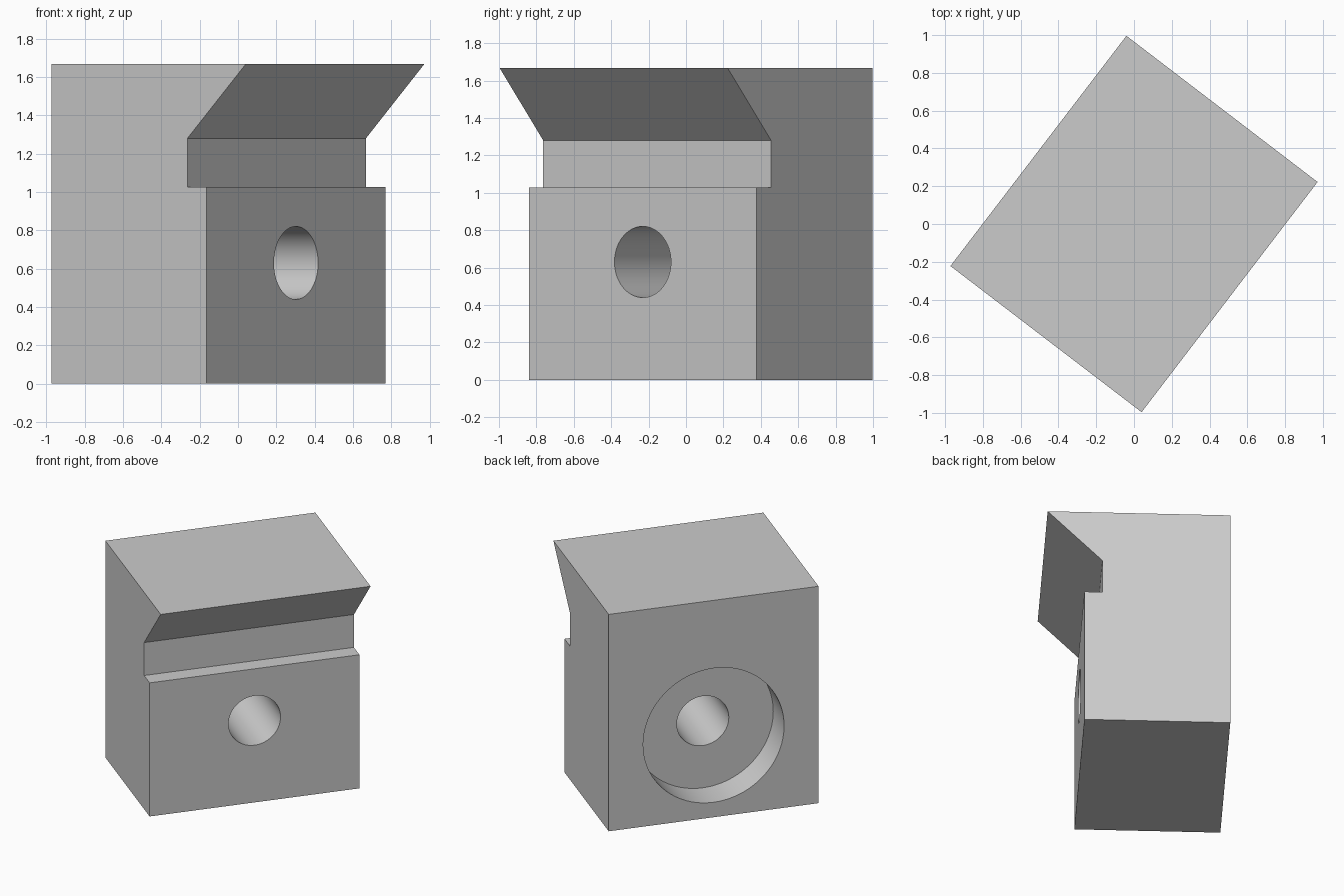
import bpy
import bmesh
import math
from mathutils import Matrix

cube = bpy.data.objects.get("Cube")
if cube:
    bpy.data.objects.remove(cube, do_unlink=True)

LENGTH, DEPTH, HEIGHT = 1.534, 1.274, 1.667
TURN = math.radians(52.6)
HOLE_Z = 0.63
BACK = DEPTH / 2

grey = bpy.data.materials.new("plain_grey")
grey.use_nodes = True
grey.diffuse_color = (0.6, 0.6, 0.6, 1)
grey.node_tree.nodes["Principled BSDF"].inputs["Base Color"].default_value = (0.6, 0.6, 0.6, 1)


def make_object(name, bm):
    bmesh.ops.recalc_face_normals(bm, faces=bm.faces)
    mesh = bpy.data.meshes.new(name)
    bm.to_mesh(mesh)
    bm.free()
    mesh.materials.append(grey)
    obj = bpy.data.objects.new(name, mesh)
    bpy.context.collection.objects.link(obj)
    return obj


# Block: side profile (depth, height) extruded along its length
profile = [(-BACK, HEIGHT), (BACK, HEIGHT), (BACK, 0), (-BACK + 0.256, 0),
           (-BACK + 0.256, 1.027), (-BACK + 0.383, 1.027), (-BACK + 0.383, 1.28)]
bm = bmesh.new()
face = bm.faces.new([bm.verts.new((-LENGTH / 2, y, z)) for y, z in profile])
swept = bmesh.ops.extrude_face_region(bm, geom=[face])["geom"]
bmesh.ops.translate(bm, vec=(LENGTH, 0, 0),
                    verts=[v for v in swept if isinstance(v, bmesh.types.BMVert)])
block = make_object("clamp_block", bm)


# Cylindrical cutters running front to back
def cut_bore(name, radius, start, end):
    bm = bmesh.new()
    place = Matrix.Translation((0, (start + end) / 2, HOLE_Z)) @ Matrix.Rotation(math.pi / 2, 4, "X")
    bmesh.ops.create_cone(bm, cap_ends=True, segments=96, radius1=radius,
                          radius2=radius, depth=end - start, matrix=place)
    cutter = make_object(name, bm)
    cutter.hide_render = True
    mod = block.modifiers.new(name, "BOOLEAN")
    mod.operation = "DIFFERENCE"
    mod.solver = "EXACT"
    mod.object = cutter
    bpy.context.view_layer.objects.active = block
    bpy.ops.object.modifier_apply(modifier=name)
    bpy.data.objects.remove(cutter, do_unlink=True)


cut_bore("through_hole", 0.19, -1, 1)
cut_bore("rear_counterbore", 0.515, BACK - 0.25, 1)

# Turn the block in plan and smooth the bores
block.data.transform(Matrix.Rotation(TURN, 4, "Z"))
bpy.ops.object.select_all(action="DESELECT")
block.select_set(True)
bpy.context.view_layer.objects.active = block
bpy.ops.object.shade_smooth_by_angle(angle=math.radians(30))
